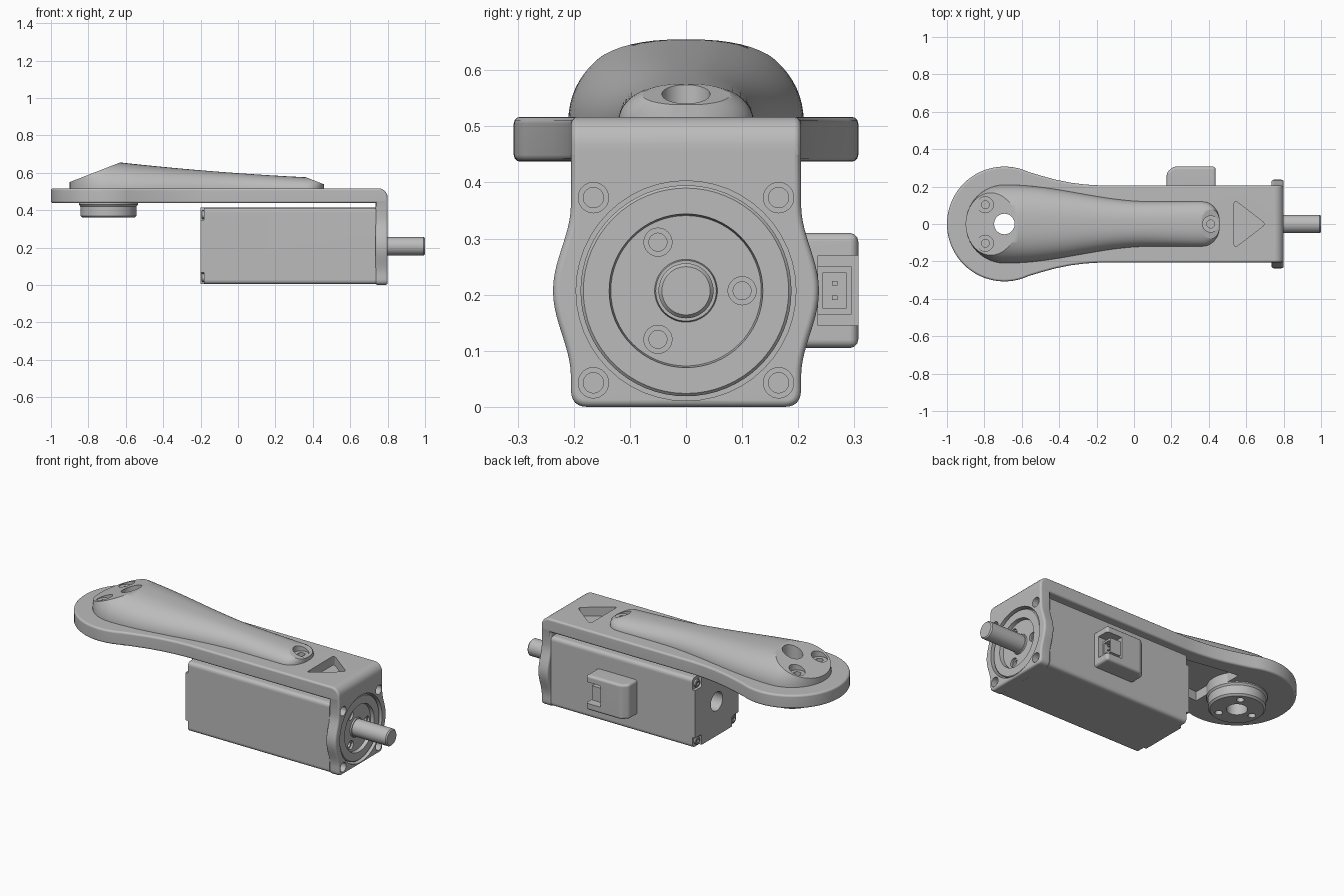
import bpy, bmesh, math
from mathutils import Vector

if "Cube" in bpy.data.objects:
    bpy.data.objects.remove(bpy.data.objects["Cube"], do_unlink=True)

grey = bpy.data.materials.new("plain grey")
grey.use_nodes = True
grey.diffuse_color = (0.5, 0.5, 0.5, 1)
grey.node_tree.nodes["Principled BSDF"].inputs["Base Color"].default_value = (0.5, 0.5, 0.5, 1)

AX = 0.207     # height of the motor axis
HUB = -0.693   # x of the hub axis


def finish_mesh(name, bm):
    bmesh.ops.recalc_face_normals(bm, faces=bm.faces)
    me = bpy.data.meshes.new(name)
    bm.to_mesh(me)
    bm.free()
    me.materials.append(grey)
    ob = bpy.data.objects.new(name, me)
    bpy.context.collection.objects.link(ob)
    return ob


def loft(name, rings):
    """Skin closed rings of points and cap both ends."""
    bm = bmesh.new()
    vs = [[bm.verts.new(p) for p in r] for r in rings]
    n = len(vs[0])
    for a, b in zip(vs, vs[1:]):
        for i in range(n):
            j = (i + 1) % n
            bm.faces.new((a[i], a[j], b[j], b[i]))
    bm.faces.new(vs[0])
    bm.faces.new(vs[-1])
    return finish_mesh(name, bm)


def prism(name, pts, axis, lo, hi):
    """Extrude an outline along z (points x,y) or along x (points y,z)."""
    place = (lambda p, c: (p[0], p[1], c)) if axis == 'z' else (lambda p, c: (c, p[0], p[1]))
    return loft(name, [[place(p, c) for p in pts] for c in (lo, hi)])


def circle(cx, cy, r, n=48):
    return [(cx + r * math.cos(2 * math.pi * i / n), cy + r * math.sin(2 * math.pi * i / n)) for i in range(n)]


def turned(name, profile, axis, cx, cy, n=64):
    """Stack circles of (radius, position) along an axis."""
    place = (lambda p, c: (p[0], p[1], c)) if axis == 'z' else (lambda p, c: (c, p[0], p[1]))
    return loft(name, [[place(p, c) for p in circle(cx, cy, r, n)] for r, c in profile])


def rounded(pts, r, steps=6):
    out = []
    for i, p in enumerate(pts):
        p = Vector(p)
        a = p + (Vector(pts[i - 1]) - p).normalized() * r
        b = p + (Vector(pts[(i + 1) % len(pts)]) - p).normalized() * r
        for k in range(steps + 1):
            t = k / steps
            out.append(tuple(a * (1 - t) ** 2 + p * 2 * t * (1 - t) + b * t * t))
    return out


def rect(a0, a1, b0, b1):
    return [(a0, b0), (a1, b0), (a1, b1), (a0, b1)]


def apply_mod(ob, mod):
    bpy.context.view_layer.objects.active = ob
    bpy.ops.object.modifier_apply(modifier=mod.name)


def bevel(ob, width, segments=3):
    m = ob.modifiers.new("bevel", 'BEVEL')
    m.width, m.segments, m.limit_method, m.angle_limit = width, segments, 'ANGLE', math.radians(40)
    apply_mod(ob, m)


def boolean(ob, other, op='DIFFERENCE'):
    m = ob.modifiers.new("bool", 'BOOLEAN')
    m.operation, m.solver, m.object = op, 'EXACT', other
    apply_mod(ob, m)
    bpy.data.objects.remove(other, do_unlink=True)


def drill(ob, axis, cx, cy, r, lo, hi):
    boolean(ob, prism("cutter", circle(cx, cy, r), axis, lo, hi))


# ---- bracket: paddle-shaped arm plate with a bent-down mounting plate
half = [(HUB + 0.307 * math.cos(math.radians(a)), 0.307 * math.sin(math.radians(a))) for a in range(180, 64, -5)]
half += [(-0.5, 0.259), (-0.42, 0.237), (-0.34, 0.221), (-0.26, 0.211), (-0.18, 0.206), (0.8, 0.205)]
bracket = prism("bracket", half + [(x, -y) for x, y in reversed(half[1:])], 'z', 0.437, 0.517)
bm = bmesh.new()
bm.from_mesh(bracket.data)
corner = [e for e in bm.edges if all(v.co.x > 0.79 and v.co.z > 0.5 for v in e.verts)]
bmesh.ops.bevel(bm, geom=corner, offset=0.05, segments=6, profile=0.5, affect='EDGES')
bm.to_mesh(bracket.data)
bm.free()
bevel(bracket, 0.012)

side = [(0.205 + 0.032 * math.cos(math.pi / 2 * t / 10) ** 2, AX + 0.0155 * t) for t in range(-10, 11)]
side = rounded([(0, 0), (0.205, 0), (0.205, 0.045)], 0.03)[7:14] + side + [(0.205, 0.467)]
mount = prism("mount", side + [(-y, z) for y, z in reversed(side)], 'x', 0.735, 0.8)
bevel(mount, 0.012)
boolean(bracket, mount, 'UNION')
drill(bracket, 'x', 0, AX, 0.196, 0.6, 0.9)
for y in (-0.165, 0.165):
    for z in (0.043, 0.373):
        drill(bracket, 'x', y, z, 0.027, 0.765, 0.9)
        drill(bracket, 'x', y, z, 0.018, 0.745, 0.9)
boolean(bracket, prism("cutter", rounded([(0.535, -0.13), (0.705, 0), (0.535, 0.13)], 0.025), 'z', 0.465, 0.6))


# ---- raised cover on the arm, sliced by a sloped plane at each end
def cover_width(x):
    if x < -0.69:
        return math.sqrt(max(0, 0.21 ** 2 - (x + 0.69) ** 2))
    w = 0.12 + 0.045 * (1 + math.cos(math.pi * min(1, (x + 0.69) / 0.79)))
    if x > 0.36:
        w *= max(0, 1 - ((x - 0.36) / 0.1) ** 2.3) ** 0.5
    return w


def cover_ring(x):
    w, t, ring = cover_width(x), x + 0.63, []
    h = 0.655 - 0.11 * t + 0.0305 * t * t - 0.51
    for i in range(33):
        c, s = math.cos(math.pi * i / 32), math.sin(math.pi * i / 32)
        ring.append((x, math.copysign(w * abs(c) ** 0.8, c), 0.51 + h * s))
    return ring


xs = [-0.69 - 0.21 * math.cos(math.radians(a)) for a in range(3, 90, 6)]
xs += [-0.69 + 0.035 * i for i in range(1, 31)]
xs += [0.36 + 0.1 * math.sin(math.radians(a)) for a in range(8, 88, 8)]
cover = loft("arm_cover", [cover_ring(x) for x in xs])
bm = bmesh.new()
bm.from_mesh(cover.data)
for point, normal in (((-0.63, 0, 0.655), (-0.105, 0, 0.27)), ((0.37, 0, 0.573), (0.035, 0, 0.09))):
    bmesh.ops.bisect_plane(bm, geom=bm.verts[:] + bm.edges[:] + bm.faces[:], dist=1e-5,
                           plane_co=point, plane_no=normal, clear_outer=True)
    bmesh.ops.holes_fill(bm, edges=[e for e in bm.edges if e.is_boundary], sides=0)
bmesh.ops.recalc_face_normals(bm, faces=bm.faces)
bm.to_mesh(cover.data)
bm.free()
for x, y, floor in ((-0.795, 0.103, 0.57), (-0.795, -0.103, 0.57), (0.41, 0, 0.54)):
    drill(cover, 'z', x, y, 0.043, floor, 0.8)
    drill(cover, 'z', x, y, 0.021, floor - 0.02, 0.8)

# ---- pocket under the arm, following the cover
px = [-0.56 + 0.04 * i for i in range(22)]
edge = [(x, cover_width(x) - 0.035) for x in px]
boolean(bracket, prism("cutter", edge + [(x, -y) for x, y in reversed(edge)], 'z', 0.4, 0.49))

# ---- round hub under the arm
hub = turned("hub", [(0.14, 0.36), (0.15, 0.37), (0.15, 0.42), (0.158, 0.43), (0.158, 0.495)], 'z', HUB, 0)
for a in (60, 180, 300):
    drill(hub, 'z', HUB + 0.1 * math.cos(math.radians(a)), 0.1 * math.sin(math.radians(a)), 0.02, 0.3, 0.4)
for ob in (hub, bracket, cover):
    drill(ob, 'z', HUB, 0, 0.055, 0.2, 0.8)

# ---- motor body with notched rear corners
body = prism("motor_body", rounded(rect(-0.203, 0.203, 0.005, 0.413), 0.025), 'x', -0.2, 0.737)
for sy in (-1, 1):
    for sz in (-1, 1):
        y, z = sy * 0.19, AX + sz * 0.19
        boolean(body, prism("cutter", rounded(rect(y - 0.05, y + 0.05, z - 0.05, z + 0.05), 0.02), 'x', -0.3, -0.183))
        screw = turned("rear_screw", [(0.022, -0.17), (0.022, -0.192), (0.019, -0.195)], 'x', sy * 0.168, AX + sz * 0.168, 24)
        drill(screw, 'x', sy * 0.168, AX + sz * 0.168, 0.011, -0.3, -0.187)
drill(body, 'x', 0, AX, 0.055, -0.3, -0.12)

# ---- motor face and shaft
face = turned("motor_face", [(0.188, 0.72), (0.188, 0.785), (0.183, 0.79), (0.137, 0.79), (0.134, 0.768),
                             (0.056, 0.768), (0.054, 0.776)], 'x', 0, AX)
for a in (0, 120, 240):
    y, z = 0.1 * math.cos(math.radians(a)), AX + 0.1 * math.sin(math.radians(a))
    drill(face, 'x', y, z, 0.025, 0.755, 0.9)
    drill(face, 'x', y, z, 0.016, 0.735, 0.9)
turned("shaft", [(0.049, 0.75), (0.049, 0.993), (0.043, 1.0)], 'x', 0, AX, 48)

# ---- cable connector on the left side
conn = prism("connector_housing", [(0.175, 0.19), (0.175, 0.275), (0.21, 0.307), (0.437, 0.307), (0.437, 0.19)],
             'z', 0.105, 0.31)
bevel(conn, 0.015)
boolean(conn, prism("cutter", rect(0.34, 0.5, 0.235, 0.4), 'z', 0.145, 0.27))
socket = prism("connector_socket", rect(0.3, 0.405, 0.232, 0.295), 'z', 0.165, 0.25)
boolean(socket, prism("cutter", rect(0.35, 0.5, 0.243, 0.286), 'z', 0.176, 0.239))
for z in (0.195, 0.22):
    prism("connector_pin", rect(0.34, 0.395, 0.26, 0.27), 'z', z - 0.004, z + 0.004)

# ---- smooth shading with crisp edges
for ob in list(bpy.context.collection.objects):
    if ob.type != 'MESH' or grey.name not in ob.data.materials:
        continue
    bpy.ops.object.select_all(action='DESELECT')
    ob.select_set(True)
    bpy.context.view_layer.objects.active = ob
    bpy.ops.object.shade_smooth_by_angle(angle=math.radians(32))
    m = ob.modifiers.new("even shading", 'WEIGHTED_NORMAL')
    m.keep_sharp = True
